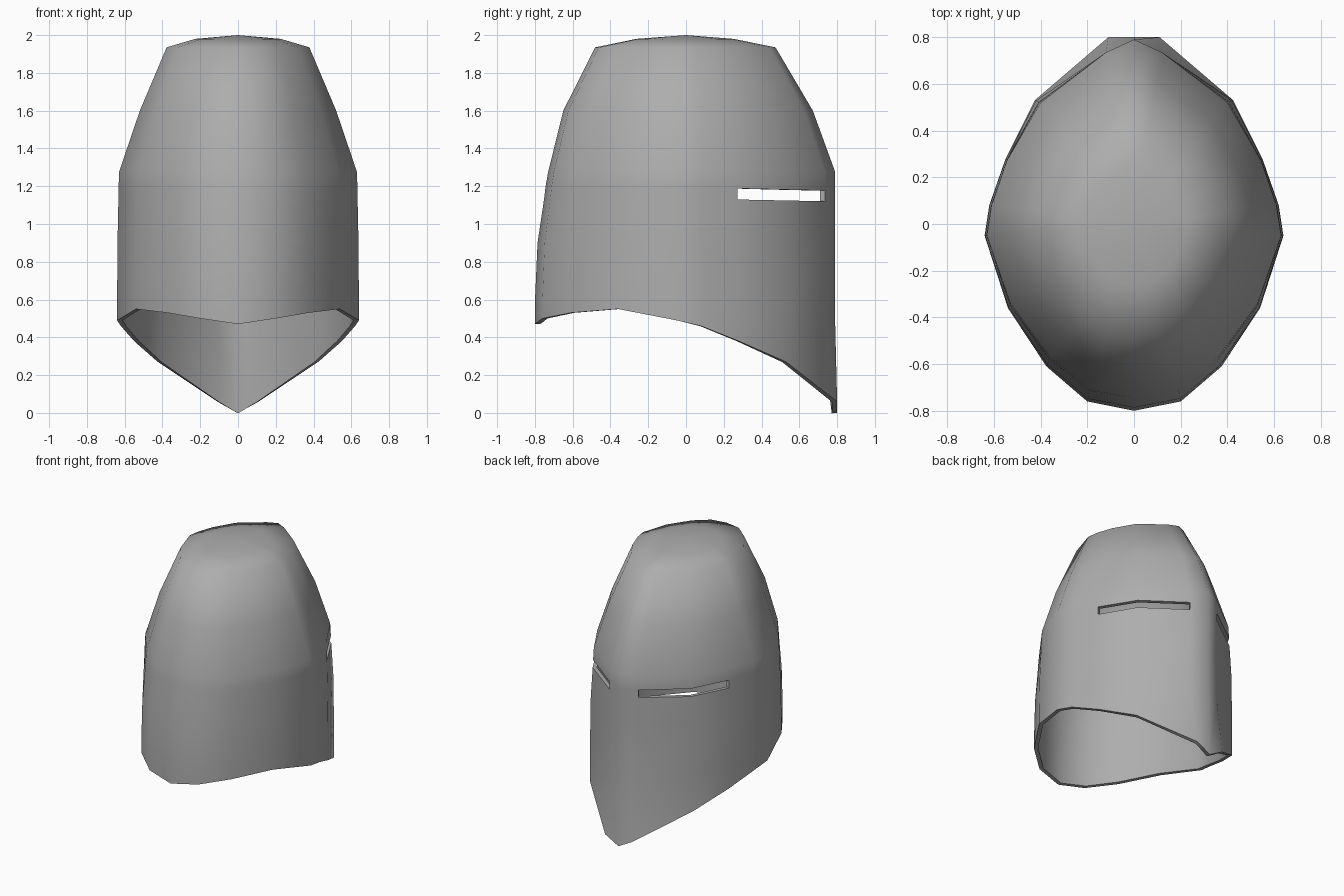
import bpy
import bmesh
import math

cube = bpy.data.objects.get("Cube")
if cube:
    bpy.data.objects.remove(cube, do_unlink=True)

# Plain grey steel
steel = bpy.data.materials.new("grey_steel")
steel.use_nodes = True
GREY = (0.42, 0.42, 0.42, 1)
steel.diffuse_color = GREY
steel.node_tree.nodes["Principled BSDF"].inputs["Base Color"].default_value = GREY

# Half outline at brow height, from the pointed face round to the nape
BROW = [(0, 0.79), (0.12, 0.735), (0.40, 0.52), (0.545, 0.27), (0.61, 0.08),
        (0.63, -0.05), (0.53, -0.34), (0.36, -0.57), (0.19, -0.70), (0, -0.73)]
# Half outline of the lower rim, with its height
RIM = [(0, 0.80, 0), (0.11, 0.80, 0.06), (0.425, 0.53, 0.27), (0.55, 0.28, 0.38),
       (0.62, 0.08, 0.46), (0.64, -0.05, 0.49), (0.54, -0.36, 0.55),
       (0.375, -0.61, 0.53), (0.20, -0.76, 0.50), (0, -0.80, 0.47)]
N = len(BROW)


def upper(z, sx, front, back):
    """Brow outline narrowed towards the crown."""
    return [(x * sx, y * (front if y > 0 else back), z) for x, y in BROW]


def lower(z, flare, front_dip=0.0):
    """Outline between brow and rim, spread by the flare amount."""
    ring = []
    for (x, y), (rx, ry, rz) in zip(BROW, RIM):
        f = flare if y < 0.6 else 0
        ring.append((x + (rx - x) * f, y + (ry - y) * f,
                     z - front_dip * max(0, y)))
    return ring


# Rings from crown to rim
rings = [
    upper(1.98, 0.36, 0.32, 0.36),
    upper(1.935, 0.60, 0.60, 0.66),
    upper(1.60, 0.825, 0.85, 0.89),
    upper(1.275, 1, 1, 1),
    lower(1.195, 0.2, 0.025),
    lower(1.135, 0.3, 0.02),
    lower(0.90, 0.8),
    [(x, y, z + (0.62 - z) * 0.75) for (x, y, _), (_, _, z) in
     zip(lower(0, 1), RIM)],
    RIM,
]
SLIT_ROW, SLIT_COLUMNS = 4, (1, 2)

bm = bmesh.new()
loops = []
for ring in rings:
    full = ring + [(-x, y, z) for x, y, z in ring[-2:0:-1]]
    loops.append([bm.verts.new(p) for p in full])
count = len(loops[0])

# Crown cap
apex = bm.verts.new((0, 0, 2))
for i in range(count):
    bm.faces.new((apex, loops[0][i], loops[0][(i + 1) % count]))

# Walls, leaving out the eye slits on both sides
for r in range(len(loops) - 1):
    for i in range(count):
        if r == SLIT_ROW and (i in SLIT_COLUMNS or count - 1 - i in SLIT_COLUMNS):
            continue
        j = (i + 1) % count
        bm.faces.new((loops[r][i], loops[r + 1][i], loops[r + 1][j], loops[r][j]))
bmesh.ops.recalc_face_normals(bm, faces=bm.faces[:])
if sum(f.normal.z for f in apex.link_faces) < 0:
    bmesh.ops.reverse_faces(bm, faces=bm.faces[:])

mesh = bpy.data.meshes.new("helmet_shell")
bm.to_mesh(mesh)
bm.free()
shell = bpy.data.objects.new("helmet_shell", mesh)
bpy.context.collection.objects.link(shell)
mesh.materials.append(steel)

# Plate thickness, grown inwards
plate = shell.modifiers.new("plate_thickness", "SOLIDIFY")
plate.thickness = 0.028
plate.offset = -1
plate.use_even_offset = True

# Smooth plate with crisp rim and slit edges
bpy.ops.object.select_all(action="DESELECT")
bpy.context.view_layer.objects.active = shell
shell.select_set(True)
bpy.ops.object.modifier_apply(modifier=plate.name)
bpy.ops.object.shade_smooth_by_angle(angle=math.radians(65))
